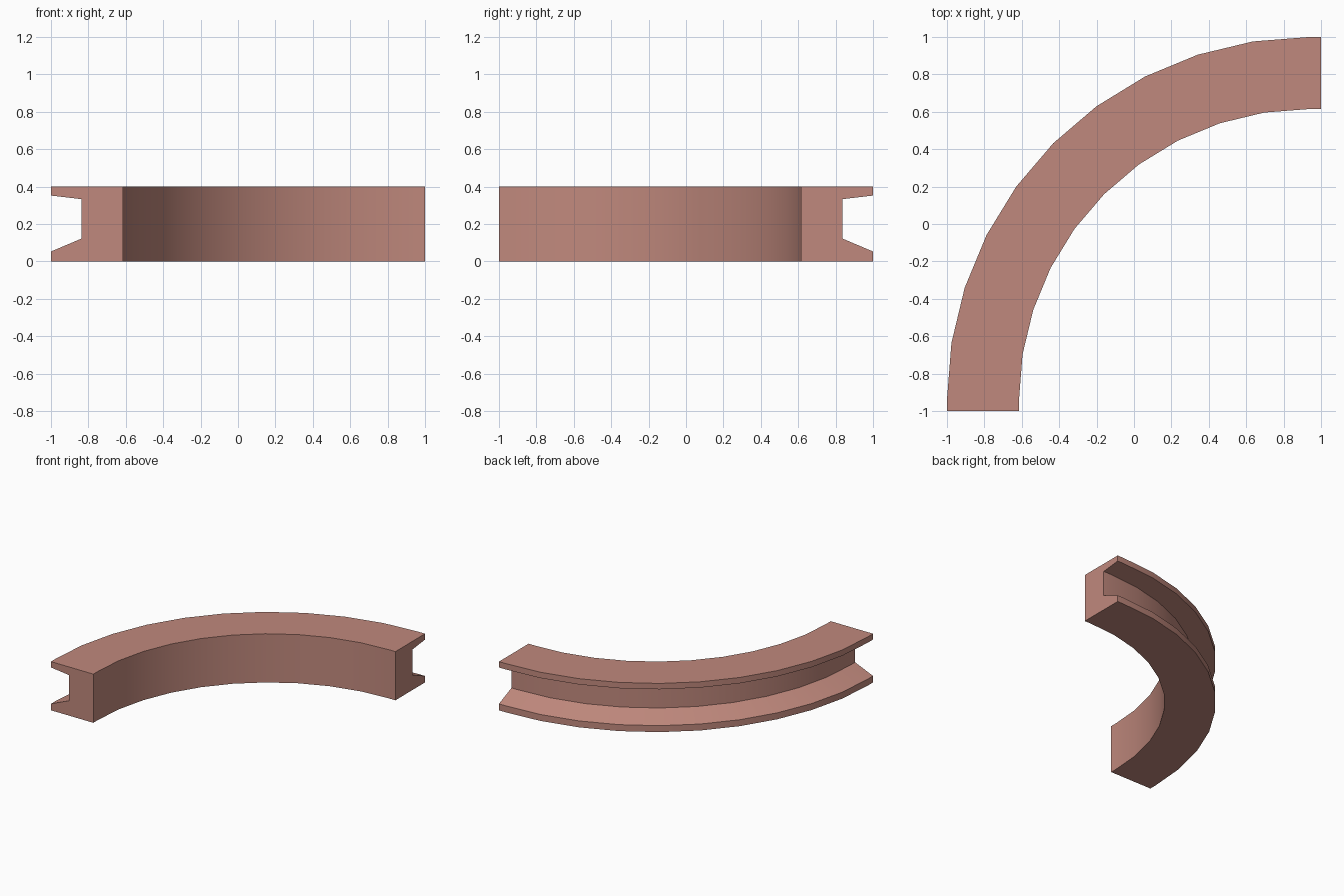
import bpy, bmesh, math

cube = bpy.data.objects.get("Cube")
if cube:
    bpy.data.objects.remove(cube, do_unlink=True)

# Single flat colour
clay = bpy.data.materials.new("dusty_clay")
clay.use_nodes = True
colour = (0.53, 0.25, 0.205, 1)
clay.diffuse_color = colour
clay.node_tree.nodes["Principled BSDF"].inputs["Base Color"].default_value = colour

# Cross-section of the rail: (radius, height), with a groove on the outer side
CENTRE, OUTER, INNER, GROOVE, HEIGHT = 0.94, 1.94, 1.555, 1.777, 0.4
profile = [(INNER, 0), (OUTER, 0), (OUTER, 0.053), (GROOVE, 0.122),
           (GROOVE, 0.333), (OUTER, 0.352), (OUTER, HEIGHT), (INNER, HEIGHT)]
STEPS = 10

# Stations along the quarter bend, with a short straight piece at each end
stations = [(0, 0, CENTRE - 1)]
stations += [(math.radians(90 * i / STEPS), 0, 0) for i in range(STEPS + 1)]
stations += [(math.radians(90), 1 - CENTRE, 0)]

bm = bmesh.new()
rings = []
for angle, dx, dy in stations:
    rings.append([bm.verts.new((CENTRE - r * math.cos(angle) + dx,
                                -CENTRE + r * math.sin(angle) + dy, z))
                  for r, z in profile])

# Skin between stations, then cap both ends
n = len(profile)
for a, b in zip(rings, rings[1:]):
    for i in range(n):
        j = (i + 1) % n
        bm.faces.new((a[i], a[j], b[j], b[i]))
bm.faces.new(rings[0])
bm.faces.new(rings[-1])
bmesh.ops.recalc_face_normals(bm, faces=bm.faces[:])

mesh = bpy.data.meshes.new("curved_rail")
bm.to_mesh(mesh)
bm.free()
mesh.materials.append(clay)
rail = bpy.data.objects.new("curved_rail", mesh)
bpy.context.collection.objects.link(rail)

# Smooth along the bend, crisp at the profile corners
bpy.ops.object.select_all(action="DESELECT")
rail.select_set(True)
bpy.context.view_layer.objects.active = rail
# The shallow upper groove lip stays sharp while the small bend steps blend
bpy.ops.object.shade_smooth_by_angle(angle=math.radians(20))
